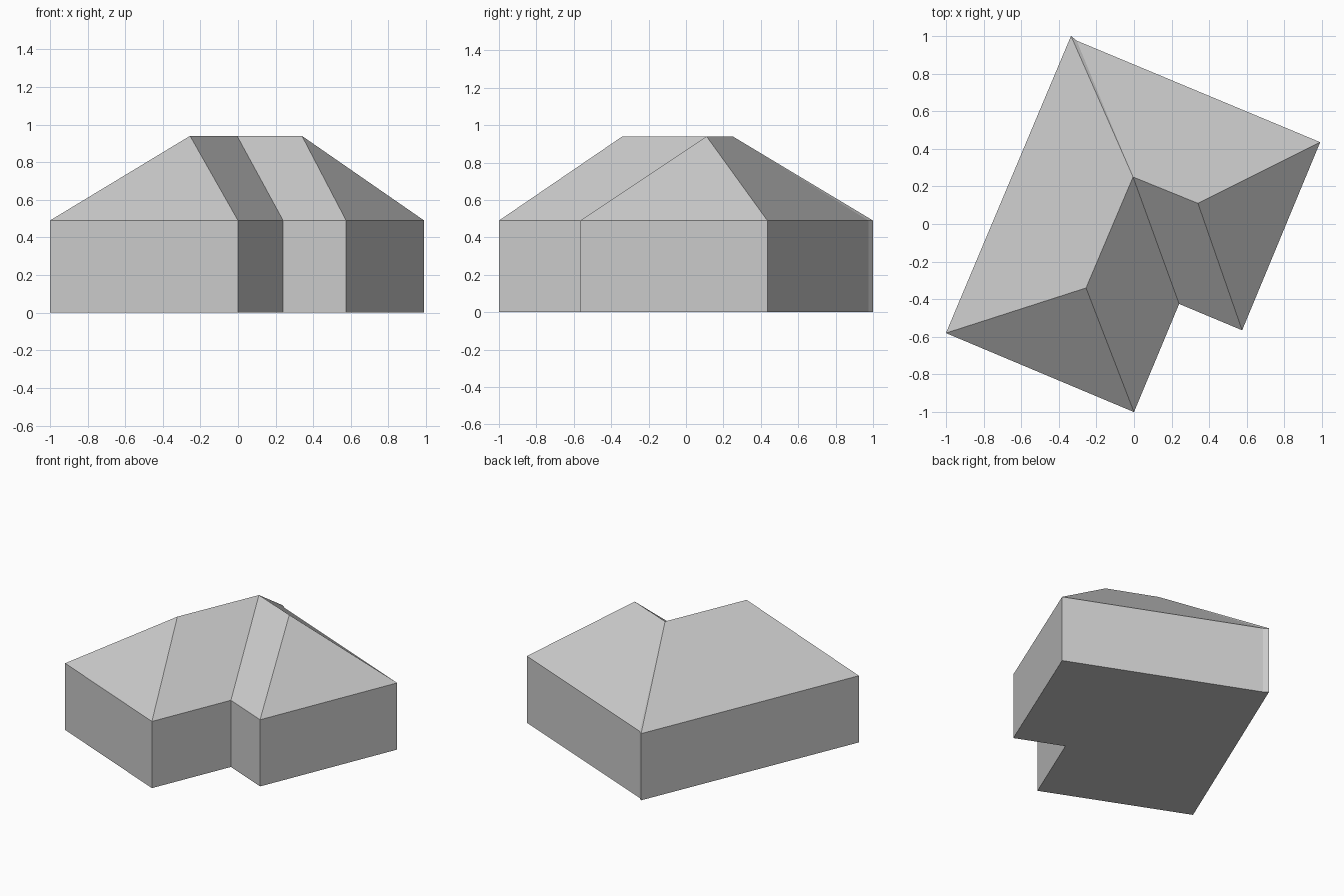
import bpy
import bmesh

if "Cube" in bpy.data.objects:
    bpy.data.objects.remove(bpy.data.objects["Cube"], do_unlink=True)

EAVE, RIDGE = 0.49, 0.94

# L-shaped plan, counter-clockwise, with one clipped back corner
plan = [(-1, -0.58), (0, -1), (0.24, -0.425), (0.575, -0.565),
        (0.99, 0.435), (-0.305, 0.975), (-0.335, 1)]
# Bent ridge line running between the two hipped ends
ridge = [(-0.255, -0.34), (-0.005, 0.25), (0.34, 0.11)]
# Ridge points that each eave edge rises to, in face order
slopes = [(0,), (1, 0), (2, 1), (2,), (1, 2), (1,), (0, 1)]

# Plain grey finish
grey = bpy.data.materials.new("plain grey")
grey.use_nodes = True
colour = (0.6, 0.6, 0.6, 1)
grey.diffuse_color = colour
grey.node_tree.nodes["Principled BSDF"].inputs["Base Color"].default_value = colour

# Walls, floor and hipped roof as one closed shell
bm = bmesh.new()
base = [bm.verts.new((x, y, 0)) for x, y in plan]
eave = [bm.verts.new((x, y, EAVE)) for x, y in plan]
top = [bm.verts.new((x, y, RIDGE)) for x, y in ridge]
bm.faces.new(base[::-1])
for i, rise in enumerate(slopes):
    j = (i + 1) % len(plan)
    bm.faces.new((base[i], base[j], eave[j], eave[i]))
    bm.faces.new([eave[i], eave[j]] + [top[k] for k in rise])
bmesh.ops.recalc_face_normals(bm, faces=bm.faces)

mesh = bpy.data.meshes.new("hipped_building")
bm.to_mesh(mesh)
bm.free()
mesh.materials.append(grey)
building = bpy.data.objects.new("hipped_building", mesh)
bpy.context.collection.objects.link(building)
